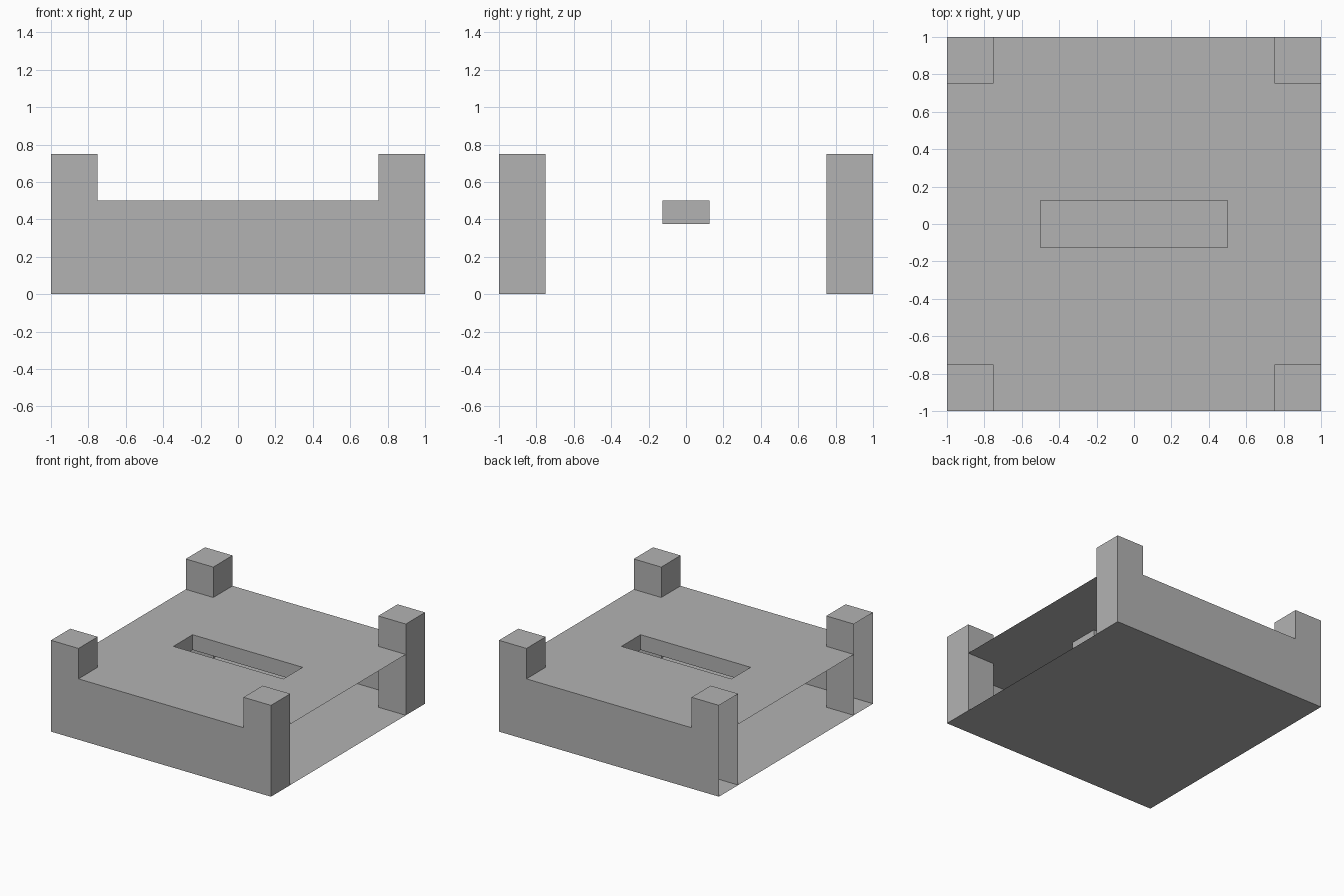
import bpy
import bmesh
from mathutils import Vector

cube = bpy.data.objects.get("Cube")
if cube:
    bpy.data.objects.remove(cube, do_unlink=True)

# Single plain grey
GREY = (0.45, 0.45, 0.45, 1.0)
grey = bpy.data.materials.new("plain_grey")
grey.use_nodes = True
grey.diffuse_color = GREY
grey.node_tree.nodes["Principled BSDF"].inputs["Base Color"].default_value = GREY

HALF, INNER = 1.0, 0.75       # outer half width, inner face of the posts
DECK, POST = 0.5, 0.75        # deck height, post height
SLOT_X, SLOT_Y, SLOT_Z = 0.5, 0.125, 0.375


def finish(name, bm):
    bmesh.ops.remove_doubles(bm, verts=bm.verts, dist=0.0001)
    mesh = bpy.data.meshes.new(name)
    bm.to_mesh(mesh)
    bm.free()
    mesh.materials.append(grey)
    obj = bpy.data.objects.new(name, mesh)
    bpy.context.collection.objects.link(obj)
    return obj


def open_box(name, low, high, missing):
    """Box between two corners, without the faces pointing along `missing`."""
    low, high = Vector(low), Vector(high)
    bm = bmesh.new()
    bmesh.ops.create_cube(bm, size=1)
    for v in bm.verts:
        v.co = (low + high) / 2 + v.co * (high - low)
    bm.normal_update()
    gone = [f for f in bm.faces
            if any(f.normal.dot(Vector(d)) > 0.9 for d in missing)]
    bmesh.ops.delete(bm, geom=gone, context="FACES")
    return finish(name, bm)


def sheet(name, rects, height):
    """Flat horizontal sheet made of rectangles (x0, y0, x1, y1)."""
    bm = bmesh.new()
    for x0, y0, x1, y1 in rects:
        bm.faces.new([bm.verts.new((x, y, height))
                      for x, y in ((x0, y0), (x1, y0), (x1, y1), (x0, y1))])
    return finish(name, bm)


# Corner posts; those on the -x side are open outwards, the floor closes them
for side, sx in (("left", 1), ("right", -1)):
    for end, sy in (("front", -1), ("back", 1)):
        xs = sorted((sx * INNER, sx * HALF))
        ys = sorted((sy * INNER, sy * HALF))
        missing = [(0, 0, -1)] + ([(-1, 0, 0)] if sx < 0 else [])
        open_box(f"{end}_{side}_post", (xs[0], ys[0], 0),
                 (xs[1], ys[1], POST), missing)

# Thin front and back walls between the posts
for end, sy in (("front", -1), ("back", 1)):
    bm = bmesh.new()
    outline = [(-INNER, 0), (INNER, 0), (INNER, DECK), (-INNER, DECK)]
    bm.faces.new([bm.verts.new((-sy * x, sy * HALF, z)) for x, z in outline])
    finish(f"{end}_wall", bm)

# Deck around the slot, notched at the posts
sheet("deck", [
    (-INNER, -HALF, INNER, -INNER),
    (-HALF, -INNER, HALF, -SLOT_Y),
    (-HALF, -SLOT_Y, -SLOT_X, SLOT_Y),
    (SLOT_X, -SLOT_Y, HALF, SLOT_Y),
    (-HALF, SLOT_Y, HALF, INNER),
    (-INNER, INNER, INNER, HALF),
], DECK)

# Short sleeve hanging below the slot, facing inwards
sleeve = open_box("slot_sleeve", (-SLOT_X, -SLOT_Y, SLOT_Z),
                  (SLOT_X, SLOT_Y, DECK), [(0, 0, 1), (0, 0, -1)])
sleeve.data.flip_normals()

# Floor facing down
floor = sheet("floor", [(-HALF, -HALF, HALF, HALF)], 0)
floor.data.flip_normals()
